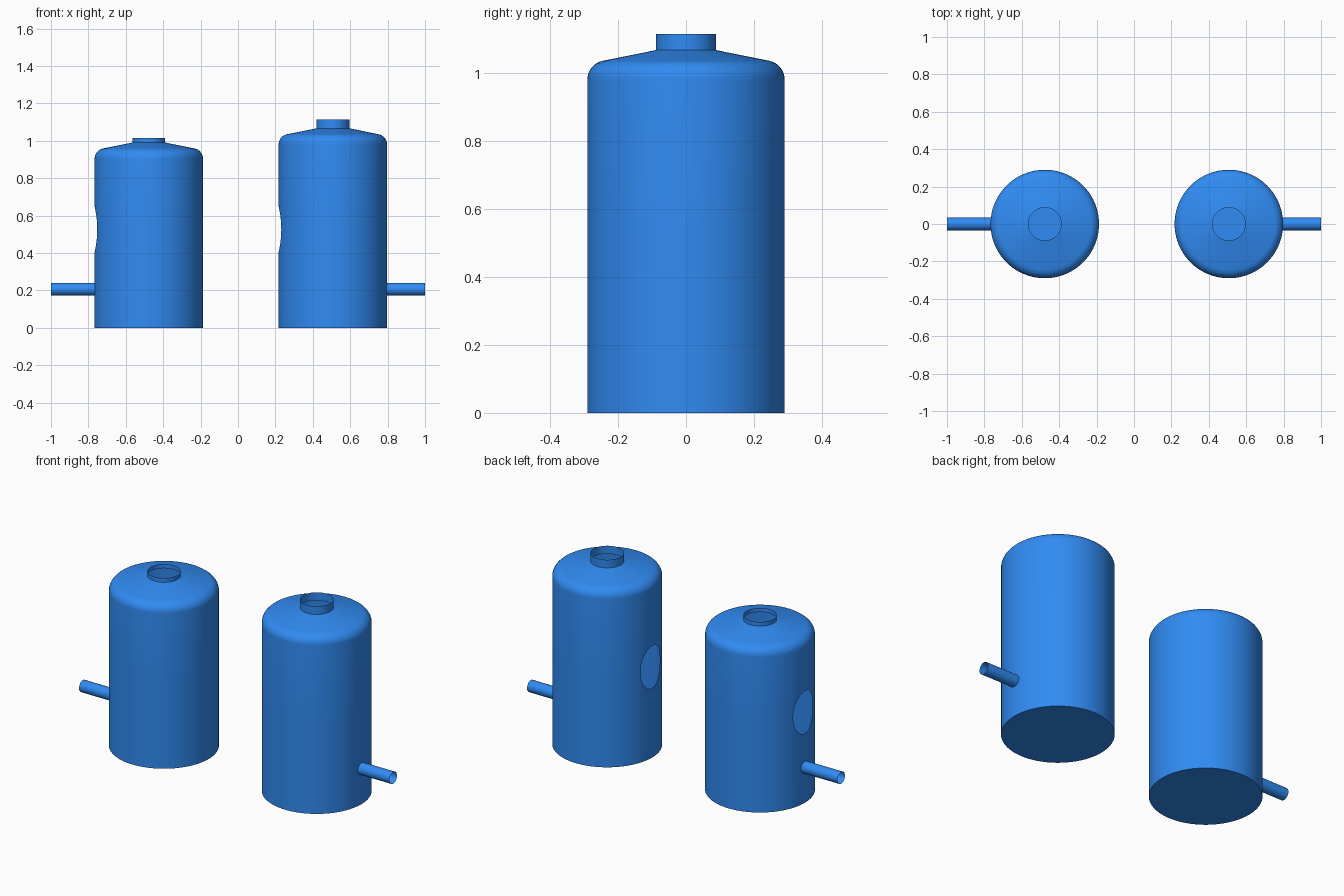
import bpy, bmesh
from math import sin, cos, pi, radians, asin, sqrt

if "Cube" in bpy.data.objects:
    bpy.data.objects.remove(bpy.data.objects["Cube"])

R, NECK_R, FILLET = 0.29, 0.088, 0.0565
HOLE_Z, HOLE_H, HOLE_W = 0.527, 0.123, 0.09
SLOPE = radians(11.8)

blue = bpy.data.materials.new("blue_plastic")
blue.diffuse_color = (0.03, 0.26, 0.9, 1)
blue.use_nodes = True
blue.node_tree.nodes["Principled BSDF"].inputs["Base Color"].default_value = blue.diffuse_color


def finish(name, bm, x):
    bmesh.ops.remove_doubles(bm, verts=bm.verts[:], dist=1e-5)
    bmesh.ops.recalc_face_normals(bm, faces=bm.faces[:])
    me = bpy.data.meshes.new(name)
    bm.to_mesh(me)
    bm.free()
    me.materials.append(blue)
    ob = bpy.data.objects.new(name, me)
    ob.location.x = x
    bpy.context.collection.objects.link(ob)
    bpy.ops.object.select_all(action='DESELECT')
    ob.select_set(True)
    bpy.context.view_layer.objects.active = ob
    bpy.ops.object.shade_smooth_by_angle(angle=radians(35))


# Open-necked tank shell, with an oval opening in its -x side
def tank(name, x, shoulder, cone_top, neck_top):
    half = asin(HOLE_W / R)
    # columns: (angle, half height of the oval there)
    cols = [(pi - half * cos(pi * i / 24), HOLE_H * sin(pi * i / 24)) for i in range(25)]
    n = 72
    cols += [(pi + half + (2 * pi - 2 * half) * i / n, 0) for i in range(1, n)]
    upper = [(R - FILLET + FILLET * cos(t), shoulder + FILLET * sin(t))
             for t in [(pi / 2 - SLOPE) * k / 8 for k in range(9)]]
    upper += [(NECK_R, cone_top), (NECK_R, neck_top)]
    bm = bmesh.new()
    rings = []
    for a, dz in cols:
        profile = [(R, 0), (R, HOLE_Z - dz), (R, HOLE_Z + dz)] + upper
        rings.append([bm.verts.new((r * cos(a), r * sin(a), z)) for r, z in profile])
    for c, d in zip(rings, rings[1:] + rings[:1]):
        for k in range(len(c) - 1):
            if k != 1:  # the gap between the lower and upper wall is the opening
                bm.faces.new((c[k], d[k], d[k + 1], c[k + 1]))
    bm.faces.new([c[0] for c in reversed(rings)])
    finish(name, bm, x)


# Open outlet tube running outward from the tank wall
def pipe(name, x0, x1, z=0.207, r=0.034, n=32):
    bm = bmesh.new()
    ends = [[bm.verts.new((x, r * cos(2 * pi * i / n), z + r * sin(2 * pi * i / n)))
             for i in range(n)] for x in (x0, x1)]
    for i in range(n):
        j = (i + 1) % n
        bm.faces.new((ends[0][i], ends[0][j], ends[1][j], ends[1][i]))
    finish(name, bm, 0)


tank("short_tank", -0.477, 0.904, 0.991, 1.015)
tank("tall_tank", 0.507, 0.98, 1.067, 1.114)
pipe("short_tank_outlet", -0.76, -1.0)
pipe("tall_tank_outlet", 0.79, 1.0)
